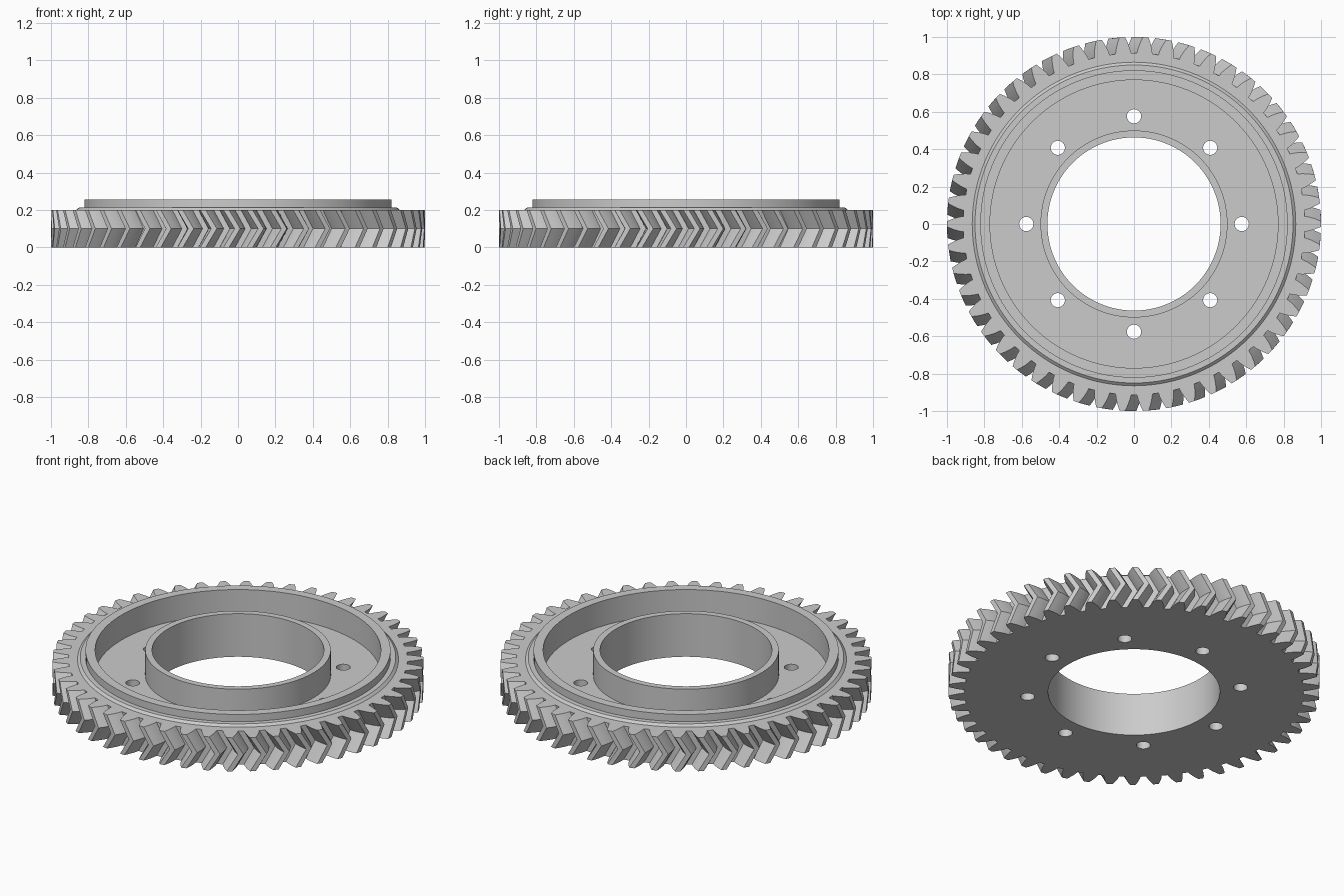
import bpy, bmesh
from math import cos, sin, tan, acos, pi, radians

cube = bpy.data.objects.get("Cube")
if cube:
    bpy.data.objects.remove(cube, do_unlink=True)

steel = bpy.data.materials.new("grey_steel")
steel.use_nodes = True
steel.diffuse_color = (0.6, 0.6, 0.6, 1)
for node in steel.node_tree.nodes:
    if node.type == 'BSDF_PRINCIPLED':
        node.inputs["Base Color"].default_value = (0.6, 0.6, 0.6, 1)

# Gear proportions
TEETH = 50
MODULE = 2 / (TEETH + 2)
PITCH_R = MODULE * TEETH / 2
ROOT_R = PITCH_R - 1.25 * MODULE
PRESSURE = radians(20)
BASE_R = PITCH_R * cos(PRESSURE)
WIDTH = 0.2
TWIST = 0.06
TOP = 0.256
FLOOR = 0.107


def skin(name, rings, closed=False):
    """Join equal rings of points into a solid, capped or looped on itself."""
    bm = bmesh.new()
    loops = [[bm.verts.new(p) for p in ring] for ring in rings]
    pairs = list(zip(loops, loops[1:]))
    if closed:
        pairs.append((loops[-1], loops[0]))
    else:
        bm.faces.new(loops[0])
        bm.faces.new(loops[-1])
    count = len(loops[0])
    for low, high in pairs:
        for i in range(count):
            j = (i + 1) % count
            bm.faces.new((low[i], low[j], high[j], high[i]))
    bmesh.ops.recalc_face_normals(bm, faces=bm.faces)
    mesh = bpy.data.meshes.new(name)
    bm.to_mesh(mesh)
    bm.free()
    mesh.materials.append(steel)
    obj = bpy.data.objects.new(name, mesh)
    bpy.context.collection.objects.link(obj)
    return obj


def lathe(name, profile, closed=False, steps=128, cx=0, cy=0):
    """Turn (radius, height) points around a vertical axis."""
    turns = [2 * pi * i / steps for i in range(steps)]
    rings = [[(cx + r * cos(a), cy + r * sin(a), z) for a in turns] for r, z in profile]
    return skin(name, rings, closed)


def combine(target, tool, operation):
    mod = target.modifiers.new("shape", 'BOOLEAN')
    mod.operation = operation
    mod.solver = 'EXACT'
    mod.object = tool
    bpy.context.view_layer.objects.active = target
    bpy.ops.object.modifier_apply(modifier=mod.name)
    bpy.data.objects.remove(tool, do_unlink=True)


def involute(angle):
    return tan(angle) - angle


def half_tooth(r):
    """Half the angle a tooth takes up at radius r."""
    return pi / (2 * TEETH) + involute(PRESSURE) - involute(acos(BASE_R / r))


def tooth_ring(z, twist):
    radii = [ROOT_R + (1 - ROOT_R) * i / 4 for i in range(5)]
    flank = [(r, -half_tooth(r)) for r in radii]
    flank += [(r, half_tooth(r)) for r in reversed(radii)]
    return [(r * cos(a + twist + 2 * pi * t / TEETH),
             r * sin(a + twist + 2 * pi * t / TEETH), z)
            for t in range(TEETH) for r, a in flank]


# Toothed blank with V-shaped teeth
gear = skin("herringbone_gear", [tooth_ring(0, 0), tooth_ring(WIDTH / 2, TWIST),
                                 tooth_ring(WIDTH, 0)])

# Raised shoulder and rim
combine(gear, lathe("rim", [(0.88, 0.187), (0.85, 0.213), (0.822, 0.213), (0.822, TOP)]),
        'UNION')

# Recess between rim and hub
combine(gear, lathe("recess", [(0.5, FLOOR), (0.77, FLOOR), (0.77, 0.4), (0.5, 0.4)],
                    closed=True), 'DIFFERENCE')

# Central bore
combine(gear, lathe("bore", [(0.463, -0.1), (0.463, 0.5)]), 'DIFFERENCE')

# Ring of bolt holes
for k in range(8):
    a = k * pi / 4
    hole = lathe("bolt_hole", [(0.038, -0.1), (0.038, 0.2)], steps=24,
                 cx=0.576 * cos(a), cy=0.576 * sin(a))
    combine(gear, hole, 'DIFFERENCE')

gear.data.materials.clear()
gear.data.materials.append(steel)
for face in gear.data.polygons:
    face.material_index = 0

bpy.ops.object.select_all(action='DESELECT')
gear.select_set(True)
bpy.context.view_layer.objects.active = gear
bpy.ops.object.shade_smooth_by_angle(angle=radians(25))
